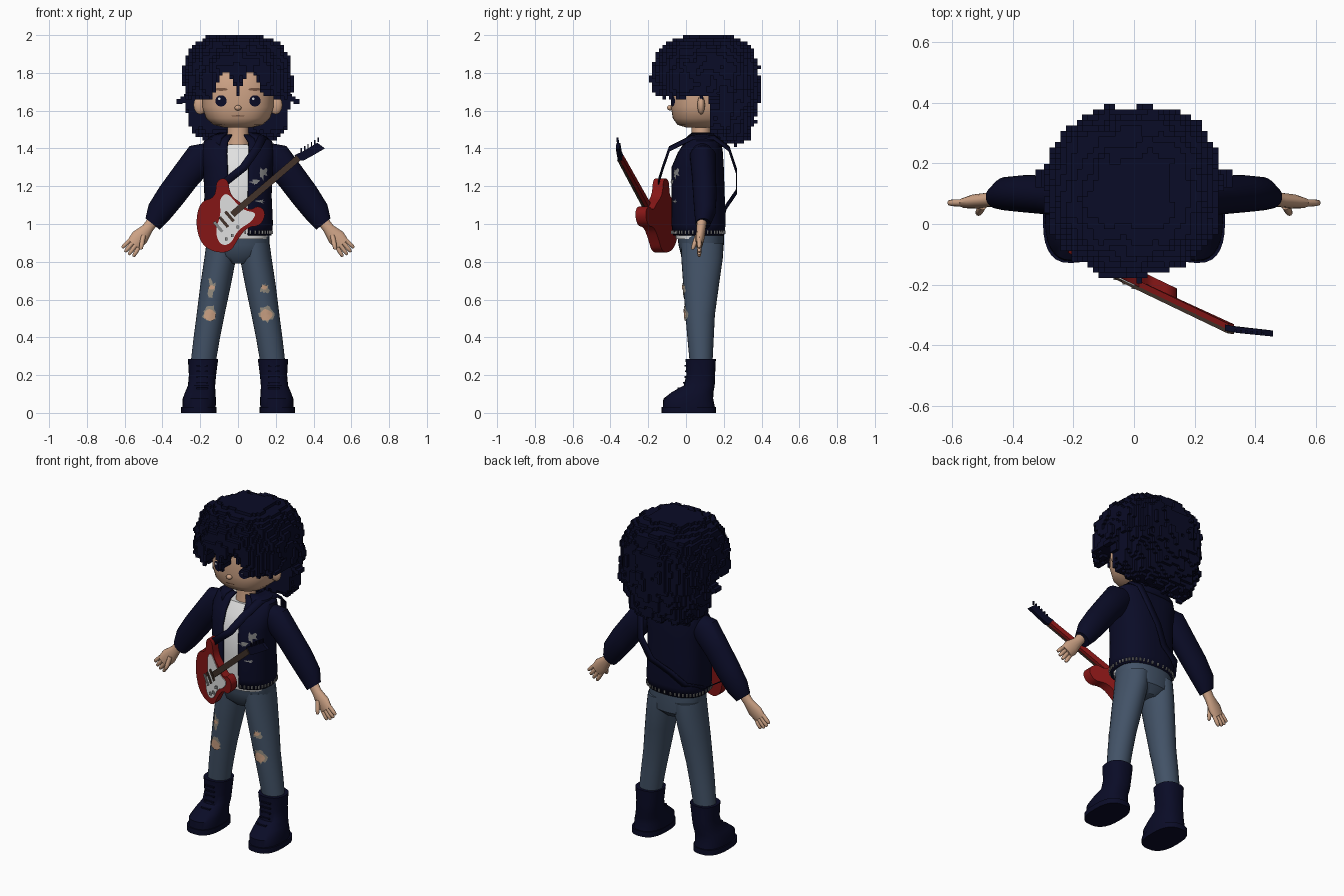
import bpy, bmesh, math, random
from mathutils import Vector, noise

random.seed(4)
if "Cube" in bpy.data.objects:
    bpy.data.objects.remove(bpy.data.objects["Cube"])


def mat(name, *rgb):
    m = bpy.data.materials.new(name)
    m.use_nodes = True
    m.diffuse_color = (*rgb, 1)
    m.node_tree.nodes["Principled BSDF"].inputs["Base Color"].default_value = (*rgb, 1)
    return m


NAVY = mat("dark_navy", .003, .0035, .02)
SKIN = mat("skin", .62, .37, .24)
WHITE = mat("white", .75, .75, .75)
DENIM = mat("denim_blue", .055, .085, .135)
RED = mat("guitar_red", .24, .008, .008)
WOOD = mat("dark_wood", .06, .035, .025)
GREY = mat("silver_grey", .26, .26, .26)
FRAY = mat("frayed_thread", .3, .27, .22)
BROWN = mat("brow_brown", .2, .1, .06)


def make(name, bm, material, smooth=True):
    me = bpy.data.meshes.new(name)
    bm.to_mesh(me)
    bm.free()
    me.materials.append(material)
    ob = bpy.data.objects.new(name, me)
    bpy.context.collection.objects.link(ob)
    if smooth:
        bpy.ops.object.select_all(action='DESELECT')
        ob.select_set(True)
        bpy.context.view_layer.objects.active = ob
        bpy.ops.object.shade_smooth_by_angle(angle=math.radians(40))
    return ob


def power(v, e):
    return math.copysign(abs(v) ** (2 / e), v)


def sweep(name, rings, material, axis=(0, 0, 1), e=2.0, n=28, gap=0):
    """Skin through rings (x, y, z, ru, rv); gap (degrees) leaves the front open."""
    bm = bmesh.new()
    w = Vector(axis).normalized()
    v = Vector((0, 1, 0))
    u = v.cross(w)
    g = math.radians(gap)
    count = n + 1 if gap else n
    loops = []
    for x, y, z, ru, rv in rings:
        loop = []
        for j in range(count):
            t = -math.pi / 2 + g + (2 * math.pi - 2 * g) * j / n
            loop.append(bm.verts.new(Vector((x, y, z)) + u * ru * power(math.cos(t), e)
                                     + v * rv * power(math.sin(t), e)))
        loops.append(loop)
    for a, b in zip(loops, loops[1:]):
        for j in range(n):
            k = (j + 1) % count
            bm.faces.new((a[j], a[k], b[k], b[j]))
    if not gap:
        bm.faces.new(loops[0][::-1])
        bm.faces.new(loops[-1])
    ob = make(name, bm, material)
    if gap:
        s = ob.modifiers.new("thickness", 'SOLIDIFY')
        s.thickness = .015
    return ob


def front_y(rings, x, z, e):
    """Front surface depth of an upright sweep."""
    for a, b in zip(rings, rings[1:]):
        if a[2] <= z <= b[2]:
            f = (z - a[2]) / (b[2] - a[2])
            cx, cy, _, rx, ry = [p + (q - p) * f for p, q in zip(a, b)]
            return cy - ry * max(0, 1 - min(1, abs((x - cx) / rx)) ** e) ** (1 / e)
    return 0


def patch(name, rings, x, z, w, h, material, e=2.0, lift=.005, jag=0.0, n=18):
    """Thin spot that follows the front of an upright sweep."""
    bm = bmesh.new()

    def vert(r, t):
        px, pz = x + w * r * math.cos(t), z + h * r * math.sin(t)
        return bm.verts.new((px, front_y(rings, px, pz, e) - lift, pz))
    mid = vert(0, 0)
    edge = [1 - jag * random.random() for _ in range(n)]
    inner, outer = [[vert(f * edge[i], i * math.tau / n) for i in range(n)] for f in (.5, 1)]
    for i in range(n):
        k = (i + 1) % n
        bm.faces.new((mid, inner[i], inner[k]))
        bm.faces.new((inner[i], outer[i], outer[k], inner[k]))
    return make(name, bm, material)


def ball(name, loc, size, material):
    bm = bmesh.new()
    bmesh.ops.create_uvsphere(bm, u_segments=16, v_segments=10, radius=1)
    bmesh.ops.scale(bm, vec=size, verts=bm.verts)
    bmesh.ops.translate(bm, vec=loc, verts=bm.verts)
    return make(name, bm, material)


def boxes(name, places, size, material):
    bm = bmesh.new()
    for p in places:
        vs = bmesh.ops.create_cube(bm, size=1)["verts"]
        bmesh.ops.scale(bm, vec=size, verts=vs)
        bmesh.ops.translate(bm, vec=p, verts=vs)
    return make(name, bm, material, False)


# Head and face
head = [(0, .085, 1.51, .07, .08), (0, .085, 1.525, .13, .13), (0, .085, 1.56, .17, .155),
        (0, .085, 1.62, .19, .165), (0, .085, 1.72, .19, .165), (0, .085, 1.82, .17, .15),
        (0, .085, 1.9, .1, .09)]
sweep("head", head, SKIN, e=2.4, n=36)
sweep("neck", [(0, .08, 1.37, .075, .06), (0, .08, 1.43, .058, .052), (0, .08, 1.54, .055, .05)], SKIN)
ball("nose", (0, -.085, 1.615), (.018, .015, .014), SKIN)
patch("mouth", head, 0, 1.572, .035, .004, BROWN, 2.4)
for s, side in ((1, "left"), (-1, "right")):
    ball(side + "_ear", (s * .2, .08, 1.63), (.035, .02, .05), SKIN)
    patch(side + "_eye", head, s * .09, 1.652, .03, .03, NAVY, 2.4, .004)
    patch(side + "_eye_glint", head, s * .09 - .01, 1.663, .007, .007, WHITE, 2.4, .007)
    patch(side + "_eyebrow", head, s * .09, 1.713, .036, .008, BROWN, 2.4)


# Blocky curly hair made of cells
def in_hair(x, y, z):
    bump = noise.noise(Vector((x, y, z)) * 16)
    dz = (z - 1.76) / (.25 if z > 1.76 else .42)
    ry = .285 - (.04 * abs(x) / .28 if y < .1 else 0)
    d = abs(x / .285) ** 2.4 + abs((y - .1) / ry) ** 2.4 + abs(dz) ** 2.6
    if d > 1 + .22 * bump:
        return False
    strand = noise.noise(Vector((x * 22, y * 22, 3)))
    if y > .13:
        return z > 1.5 - .06 * min(1, (y - .13) / .08) + .05 * strand
    if abs(x) < .13 and y < .06:
        return z > 1.69 + .12 * abs(math.sin(math.pi * x / .13)) + .02 * strand
    return z > 1.675 + .03 * strand


C = .018
cells = {(i, j, k) for i in range(-18, 19) for j in range(-18, 19) for k in range(-20, 15)
         if in_hair(i * C, .1 + j * C, 1.74 + k * C)}
bm = bmesh.new()
corner = {}
for c in cells:
    for ax in range(3):
        for sg in (-1, 1):
            nb = list(c)
            nb[ax] += sg
            if tuple(nb) in cells:
                continue
            quad = []
            for a, b in ((-1, -1), (1, -1), (1, 1), (-1, 1))[::sg]:
                o = [0, 0, 0]
                o[ax], o[(ax + 1) % 3], o[(ax + 2) % 3] = sg, a, b
                key = tuple(2 * p + q for p, q in zip(c, o))
                if key not in corner:
                    corner[key] = bm.verts.new((key[0] * C / 2, .1 + key[1] * C / 2, 1.74 + key[2] * C / 2))
                quad.append(corner[key])
            bm.faces.new(quad)
make("curly_hair", bm, NAVY, False)
boxes("hair_tips", [(s * (.25 + .02 * i), .15, 1.69 - .014 * i) for s in (1, -1) for i in range(4)],
      (.03, .06, .025), NAVY)

# Jacket, shirt and hem studs
jacket = [(0, .065, .94, .178, .137), (0, .065, 1.0, .185, .145), (0, .062, 1.15, .178, .143),
          (0, .06, 1.3, .185, .14), (0, .075, 1.38, .195, .12), (0, .09, 1.44, .18, .095),
          (0, .1, 1.475, .11, .075)]
sweep("jacket", jacket, NAVY, e=2.5, n=44, gap=13)
sweep("shirt", [(x, y, z - .02, rx - .02, ry - .018) for x, y, z, rx, ry in jacket[:-1]], WHITE, e=2.5)
sweep("collar", [(0, .085, 1.41, .17, .115), (0, .09, 1.46, .155, .1), (0, .1, 1.485, .1, .08)],
      NAVY, e=2.3, n=30, gap=32)
boxes("hem_studs", [(.182 * power(math.cos(t), 2.5), .065 + .141 * power(math.sin(t), 2.5), .957)
                    for t in [i * math.tau / 44 for i in range(44)]], (.008, .008, .018), GREY)
for i, (x, z, w, h) in enumerate(((.09, 1.22, .035, .02), (.13, 1.27, .03, .05), (.12, 1.12, .03, .012),
                                  (-.09, 1.2, .006, .07), (-.12, 1.12, .008, .035))):
    patch("jacket_tear_%d" % i, jacket, x, z, w, h, GREY, 2.5, jag=.7)

# Jeans
sweep("jeans_hips", [(0, .085, .79, .06, .07), (0, .085, .83, .15, .11), (0, .08, .89, .168, .12),
                     (0, .075, .97, .165, .125)], DENIM, e=2.3)
for s, side in ((1, "left"), (-1, "right")):
    leg = [(s * .185, .08, .26, .066, .06), (s * .165, .077, .4, .07, .07), (s * .145, .075, .52, .074, .078),
           (s * .118, .08, .68, .081, .095), (s * .094, .085, .82, .084, .11), (s * .085, .085, .9, .082, .112)]
    sweep(side + "_jeans_leg", leg, DENIM)
    # Knee rips with frayed edges
    patch(side + "_knee_fray", leg, s * .15, .525, .046, .052, FRAY, lift=.004, jag=.35)
    patch(side + "_knee_skin", leg, s * .15, .518, .036, .033, SKIN, lift=.008, jag=.2)
    patch(side + "_thigh_fray", leg, s * .14, .66, .033, .035 if s > 0 else .06, FRAY, lift=.004, jag=.6)
    patch(side + "_thigh_skin", leg, s * .14, .665, .02, .013, SKIN, lift=.008, jag=.3)

    # Boots
    boot = [(s * .206, .015, .03, .088, .138), (s * .205, .012, .075, .088, .132), (s * .2, .035, .11, .08, .11),
            (s * .193, .07, .145, .072, .082), (s * .188, .078, .2, .072, .076), (s * .185, .078, .285, .08, .08)]
    sweep(side + "_boot", boot, NAVY, e=2.4)
    sweep(side + "_boot_sole", [(s * .208, .015, 0, .093, .144), (s * .208, .015, .032, .093, .144)], NAVY, e=2.6)
    boxes(side + "_boot_laces", [(s * .19, front_y(boot, s * .19, z, 2.4), z) for z in (.13, .16, .19, .22, .25)],
          (.06, .014, .008), NAVY)

    # Sleeve, hand and fingers
    arm = Vector((s * .62, 0, -.78)).normalized()
    sweep(side + "_sleeve", [(s * x, y, z, r, r * .82) for x, y, z, r in
          ((.13, .085, 1.39, .06), (.19, .09, 1.36, .085), (.28, .095, 1.25, .078), (.355, .1, 1.15, .076),
           (.42, .1, 1.06, .068), (.452, .09, 1.0, .048))], NAVY, arm)
    sweep(side + "_hand", [(s * x, y, z, ru, rv) for x, y, z, ru, rv in
          ((.44, .085, 1.03, .03, .028), (.48, .08, .975, .03, .024), (.52, .075, .93, .046, .024),
           (.552, .07, .892, .04, .018))], SKIN, arm, n=16)

    def finger(name, a, b, r):
        a, b = Vector(a), Vector(b)
        sweep(name, [(*a, r, r), (*a.lerp(b, .6), r, r), (*a.lerp(b, .92), r * .8, r * .8),
                     (*b, r * .4, r * .4)], SKIN, (b.x - a.x, 0, b.z - a.z), n=10)
    across = Vector((s * .78, 0, .62))
    for i, k in enumerate((-.03, -.01, .01, .03)):
        base = Vector((s * .545, .07, .9)) + across * k
        finger("%s_finger_%d" % (side, i), base, base + arm * (.075 - abs(k) * .4) + across * k * .25, .0115)
    finger(side + "_thumb", (s * .5, .06, .94), (s * .515, .035, .865), .013)


# Guitar, drawn in a slanted upright plane
def slant(x):
    return max(-.2 - .48 * x, -.35 - .1 * (x - .32))


def plate(name, pts, d0, d1, material, rounds=0):
    for _ in range(rounds):
        pts = [(a[0] * f + b[0] * (1 - f), a[1] * f + b[1] * (1 - f))
               for a, b in zip(pts, pts[1:] + pts[:1]) for f in (.75, .25)]
    bm = bmesh.new()
    f, b = [[bm.verts.new((x, slant(x) + d, z)) for x, z in pts] for d in (d0, d1)]
    bm.faces.new(f)
    bm.faces.new(b[::-1])
    for i in range(len(pts)):
        k = (i + 1) % len(pts)
        bm.faces.new((f[i], b[i], b[k], f[k]))
    bmesh.ops.recalc_face_normals(bm, faces=bm.faces)
    return make(name, bm, material)


def bar(name, a, b, w, d0, d1, material):
    a, b = Vector(a), Vector(b)
    p = (b - a).orthogonal().normalized() * w
    plate(name, [tuple(q) for q in (a + p, b + p, b - p, a - p)], d0, d1, material)


plate("guitar_body", [(-.055, 1.245), (-.115, 1.235), (-.12, 1.14), (-.2, 1.12), (-.225, 1.01), (-.2, .9),
                      (-.13, .85), (-.04, .85), (.0, .92), (.05, .985), (.12, .99), (.15, 1.06), (.11, 1.1),
                      (.06, 1.07), (.02, 1.11), (-.04, 1.15)], 0, .055, RED, 2)
plate("pickguard", [(-.06, 1.17), (-.1, 1.13), (-.09, 1.05), (-.12, .97), (-.1, .89), (-.04, .89), (0, .97),
                    (.07, 1.01), (.1, 1.06), (.04, 1.07), (0, 1.1)], -.005, .002, WHITE, 2)
bar("guitar_neck", (-.02, 1.06), (.32, 1.35), .015, 0, .02, RED)
bar("fretboard", (-.03, 1.05), (.32, 1.35), .017, -.013, 0, WOOD)
for i, (x, z) in enumerate(((-.045, 1.04), (-.075, 1.01), (-.105, .985))):
    bar("pickup_%d" % i, (x - .022, z + .026), (x + .022, z - .026), .008, -.012, -.004, GREY if i == 2 else WOOD)
plate("headstock", [(.305, 1.335), (.3, 1.365), (.345, 1.385), (.42, 1.43), (.46, 1.4), (.4, 1.365), (.345, 1.335)],
      -.008, .012, NAVY)
boxes("tuners", [(.335 + i * .018, slant(.35 + i * .02), 1.39 + i * .011) for i in range(6)], (.007, .01, .024), NAVY)
boxes("guitar_knobs", [(x, slant(x) - .008, z) for x, z in ((-.06, .92), (-.03, .94), (0, .985))],
      (.016, .012, .016), GREY)

# Shoulder strap: horn, left shoulder, across the back, right hip
bm = bmesh.new()
path = [(-.07, -.15, 1.22), (.03, -.125, 1.3), (.1, -.09, 1.4), (.13, .03, 1.46), (.15, .15, 1.46), (.15, .23, 1.4),
        (.12, .27, 1.28), (.05, .27, 1.17), (-.04, .215, 1.09), (-.13, .2, 1.03), (-.2, .1, .99), (-.2, -.07, .97)]
edges = [[bm.verts.new((x + s * .018, y, z - s * .012)) for s in (-1, 1)] for x, y, z in path]
for a, b in zip(edges, edges[1:]):
    bm.faces.new((a[0], a[1], b[1], b[0]))
strap = make("guitar_strap", bm, NAVY)
strap.modifiers.new("thickness", 'SOLIDIFY').thickness = .006
